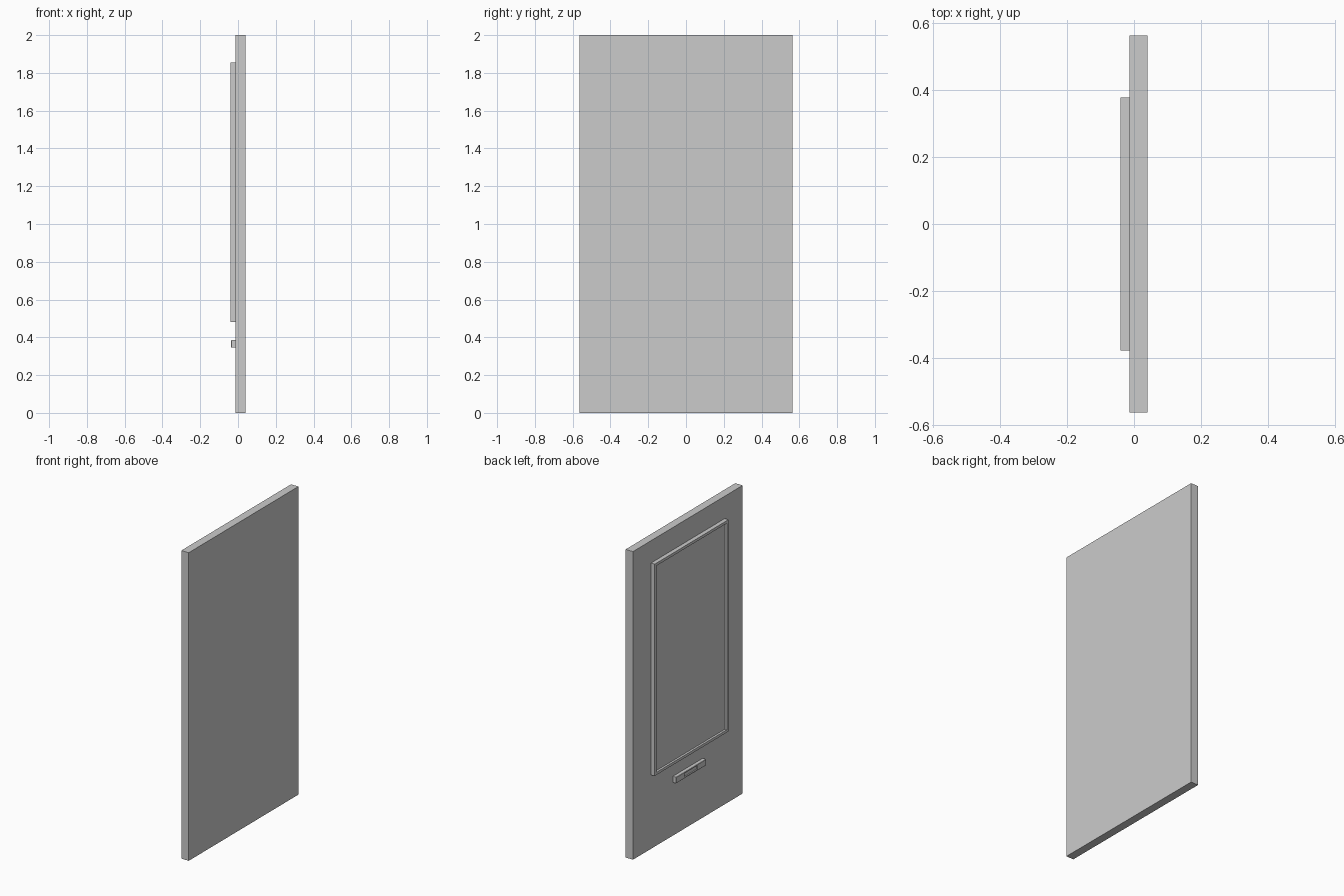
import bpy, bmesh
from mathutils import Vector

if "Cube" in bpy.data.objects:
    bpy.data.objects.remove(bpy.data.objects["Cube"])


def make_box(name, xr, yr, zr, recess=None, bevel=0.0):
    """Box from axis ranges; recess = (half_y, half_z, depth) sunk into the -x face."""
    lo = Vector((xr[0], yr[0], zr[0]))
    hi = Vector((xr[1], yr[1], zr[1]))
    mid, size = (lo + hi) / 2, hi - lo
    bm = bmesh.new()
    bmesh.ops.create_cube(bm, size=1)
    bmesh.ops.scale(bm, vec=size, verts=bm.verts)
    bm.normal_update()
    if bevel:
        edges = [e for e in bm.edges if all(v.co.x < 0 for v in e.verts)]
        bmesh.ops.bevel(bm, geom=edges, offset=bevel, segments=1, affect='EDGES')
        bm.normal_update()
    if recess:
        half_y, half_z, depth = recess
        face = max((f for f in bm.faces if f.normal.x < -0.99), key=lambda f: f.calc_area())
        bmesh.ops.inset_region(bm, faces=[face], thickness=0.003)
        for v in face.verts:
            v.co.y = half_y if v.co.y > 0 else -half_y
            v.co.z = half_z if v.co.z > 0 else -half_z
        floor = bmesh.ops.extrude_discrete_faces(bm, faces=[face])['faces'][0]
        bmesh.ops.translate(bm, vec=(depth, 0, 0), verts=floor.verts)
    bmesh.ops.recalc_face_normals(bm, faces=bm.faces)
    mesh = bpy.data.meshes.new(name)
    bm.to_mesh(mesh)
    bm.free()
    obj = bpy.data.objects.new(name, mesh)
    obj.location = mid
    bpy.context.collection.objects.link(obj)
    return obj


# Main slab
make_box("slab", (-0.013, 0.04), (-0.5625, 0.5625), (0, 2))

# Raised frame with a sunken panel
make_box("framed_panel", (-0.04, -0.013), (-0.378, 0.378), (0.48, 1.855),
         recess=(0.361, 0.67, 0.014))

# Small bar below, with a recessed centre
make_box("bar", (-0.037, -0.013), (-0.153, 0.153), (0.345, 0.385),
         recess=(0.067, 0.013, 0.008), bevel=0.002)
